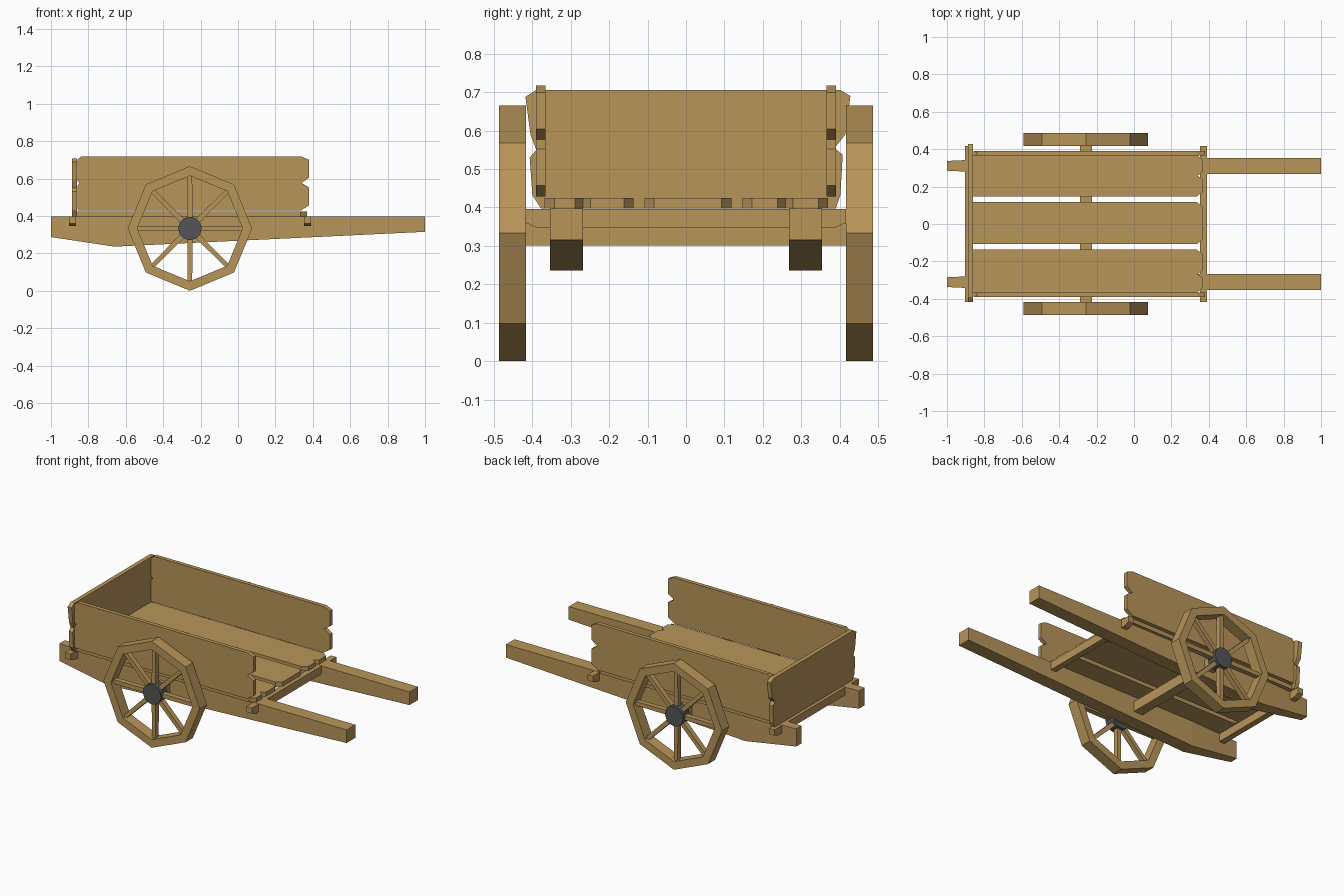
import bpy, bmesh, math
from mathutils import Vector

if "Cube" in bpy.data.objects:
    bpy.data.objects.remove(bpy.data.objects["Cube"])


def material(name, rgb):
    m = bpy.data.materials.new(name)
    m.diffuse_color = (*rgb, 1)
    m.use_nodes = True
    m.node_tree.nodes["Principled BSDF"].inputs["Base Color"].default_value = m.diffuse_color
    return m


wood = material("warm wood", (0.48, 0.30, 0.102))
iron = material("dark iron", (0.09, 0.09, 0.095))


def finish(name, bm, mat=wood):
    bmesh.ops.recalc_face_normals(bm, faces=bm.faces[:])
    me = bpy.data.meshes.new(name)
    bm.to_mesh(me)
    bm.free()
    me.materials.append(mat)
    ob = bpy.data.objects.new(name, me)
    bpy.context.collection.objects.link(ob)
    return ob


def loft(name, rings, mat=wood, closed=False):
    """Join equal-length rings of points; cap the ends, or close into a loop."""
    bm = bmesh.new()
    vs = [[bm.verts.new(p) for p in r] for r in rings]
    n = len(vs[0])
    pairs = list(zip(vs, vs[1:])) + ([(vs[-1], vs[0])] if closed else [])
    for a, b in pairs:
        for i in range(n):
            j = (i + 1) % n
            bm.faces.new((a[i], a[j], b[j], b[i]))
    if not closed:
        bm.faces.new(vs[0])
        bm.faces.new(vs[-1])
    return finish(name, bm, mat)


def prism(name, pts, axis, lo, hi, mat=wood):
    """Extrude a 2D outline along an axis between lo and hi."""
    def put(p, d):
        q = list(p)
        q.insert(axis, d)
        return Vector(q)
    return loft(name, [[put(p, d) for p in pts] for d in (lo, hi)], mat)


# floor planks with chipped front ends
for k, (y0, y1) in enumerate([(-0.368, -0.137), (-0.108, 0.118), (0.147, 0.37)]):
    m = 0.5 * (y0 + y1) + (-0.016 if k == 0 else 0.0)
    pts = [(-0.86, y0), (0.335, y0), (0.368, y0 + 0.025), (0.368, m - 0.02)]
    if k != 1:
        pts += [(0.34, m)]
    pts += [(0.368, m + 0.02), (0.368, y1 - 0.025), (0.335, y1), (-0.86, y1)]
    prism("floor_plank", pts, 2, 0.398, 0.425)

# side boards, notched at both ends
side = [(-0.855, 0.428), (0.335, 0.428), (0.38, 0.457), (0.38, 0.552), (0.34, 0.577),
        (0.38, 0.605), (0.38, 0.70), (0.34, 0.717), (-0.84, 0.717), (-0.858, 0.70),
        (-0.858, 0.59), (-0.848, 0.575), (-0.858, 0.56), (-0.858, 0.44)]
for s in (-1, 1):
    prism("side_board", side, 1, s * 0.366, s * 0.391)

# tail board, ragged side edges
tail = [(-0.378, 0.398), (-0.40, 0.432), (-0.407, 0.53), (-0.39, 0.55), (-0.405, 0.59),
        (-0.418, 0.688), (-0.39, 0.706), (0.402, 0.706), (0.428, 0.69), (0.415, 0.59),
        (0.387, 0.555), (0.408, 0.537), (0.402, 0.432), (0.39, 0.398)]
prism("tail_board", tail, 0, -0.887, -0.86)

# cross beams with bevelled ends
beam = [(-0.418, 0.396), (-0.418, 0.36), (-0.385, 0.346), (0.385, 0.346),
        (0.416, 0.36), (0.416, 0.396)]
for name, x in (("rear_cross_beam", -0.885), ("front_cross_beam", 0.371)):
    prism(name, beam, 0, x - 0.019, x + 0.019)

# long shafts, tapered towards both ends
for s in (-1, 1):
    rings = []
    for x, zb, h in [(-1, 0.287, 0.026), (-0.66, 0.236, 0.0425), (1, 0.315, 0.0425)]:
        y = s * 0.311
        rings.append([(x, y - h, zb), (x, y + h, zb), (x, y + h, 0.397), (x, y - h, 0.397)])
    loft("shaft", rings)

# wheels on a square axle
CX, CZ, R, RI = -0.257, 0.333, 0.333, 0.282
h = 0.032
prism("axle", [(CX - h, CZ - h), (CX + h, CZ - h), (CX + h, CZ + h), (CX - h, CZ + h)],
      1, -0.425, 0.425)
for s in (-1, 1):
    rings = []
    for i in range(8):
        a = i * math.pi / 4
        c, n = math.cos(a), math.sin(a)
        rings.append([(CX + c * r, s * y, CZ + n * r)
                      for r, y in ((RI, 0.416), (R, 0.416), (R, 0.487), (RI, 0.487))])
        # spoke
        ends = []
        for r, w, d in ((0.03, 0.014, 0.016), (0.29, 0.012, 0.016)):
            ends.append([(CX + c * r - n * w * u, s * 0.451 + d * v, CZ + n * r + c * w * u)
                         for u, v in ((-1, -1), (1, -1), (1, 1), (-1, 1))])
        loft("spoke", ends)
    loft("wheel_rim", rings, closed=True)
    hub = [(CX + 0.063 * math.cos(i * math.pi / 6), CZ + 0.063 * math.sin(i * math.pi / 6))
           for i in range(12)]
    prism("hub", hub, 1, s * 0.418, s * 0.485, iron)
